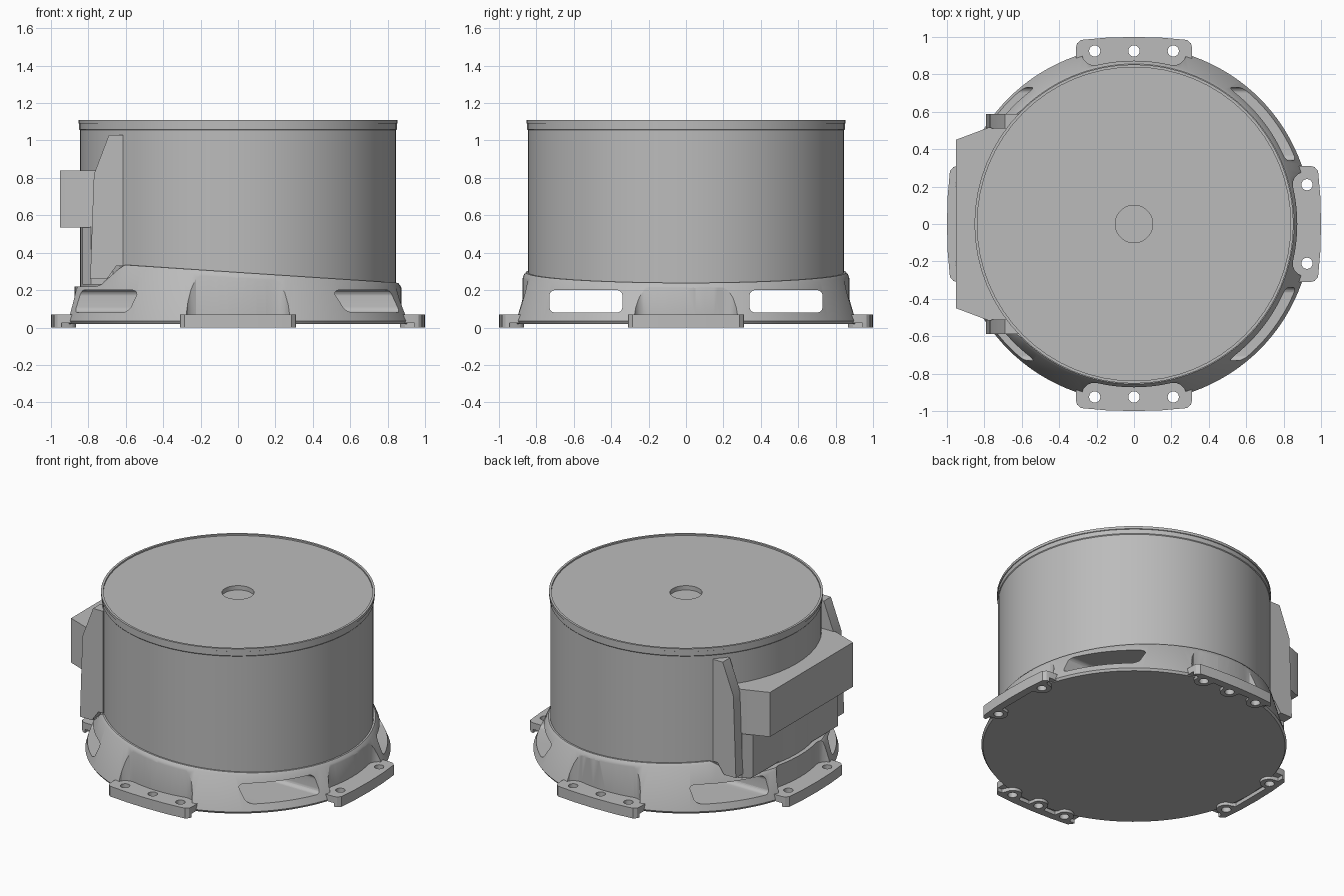
import bpy, bmesh, math
from math import cos, sin, pi, sqrt

if "Cube" in bpy.data.objects:
    bpy.data.objects.remove(bpy.data.objects["Cube"])

grey = bpy.data.materials.new("light_grey")
grey.diffuse_color = (0.5, 0.5, 0.5, 1)
grey.use_nodes = True
grey.node_tree.nodes["Principled BSDF"].inputs["Base Color"].default_value = grey.diffuse_color


def finish(name, bm, smooth=True):
    bmesh.ops.remove_doubles(bm, verts=bm.verts, dist=1e-5)
    bmesh.ops.recalc_face_normals(bm, faces=bm.faces)
    me = bpy.data.meshes.new(name)
    bm.to_mesh(me)
    bm.free()
    ob = bpy.data.objects.new(name, me)
    bpy.context.collection.objects.link(ob)
    me.materials.append(grey)
    if smooth:
        shade(ob)
    return ob


def activate(ob):
    bpy.ops.object.select_all(action='DESELECT')
    ob.select_set(True)
    bpy.context.view_layer.objects.active = ob


def shade(ob):
    activate(ob)
    bpy.ops.object.shade_smooth_by_angle(angle=math.radians(30))


def add_prism(bm, pts, lo, hi, to3d):
    """Extrude a 2D outline between lo and hi; to3d maps (a, b, h) to space."""
    a = [bm.verts.new(to3d(p[0], p[1], lo)) for p in pts]
    b = [bm.verts.new(to3d(p[0], p[1], hi)) for p in pts]
    n = len(pts)
    bm.faces.new(a)
    bm.faces.new(b)
    for i in range(n):
        j = (i + 1) % n
        bm.faces.new((a[i], a[j], b[j], b[i]))


def prism(name, pts, lo, hi, to3d):
    bm = bmesh.new()
    add_prism(bm, pts, lo, hi, to3d)
    return finish(name, bm)


def cut(ob, cutter):
    m = ob.modifiers.new("cut", 'BOOLEAN')
    m.operation, m.solver, m.object = 'DIFFERENCE', 'EXACT', cutter
    activate(ob)
    bpy.ops.object.modifier_apply(modifier=m.name)
    shade(ob)


def plan(x, y, h):
    return (x, y, h)


def turned(k):
    """Foot frame: t runs sideways, r outward, turned by k quarter turns."""
    c, s = round(cos(k * pi / 2)), round(sin(k * pi / 2))
    return lambda t, r, h: (c * r - s * t, s * r + c * t, h)


def mirror_pts(half):
    return half + [(-a, b) for a, b in reversed(half) if abs(a) > 1e-6]


# Drum with lid rim and central recess
profile = [(0, .21), (.845, .21), (.845, 1.055), (.849, 1.06), (.849, 1.09),
           (.853, 1.092), (.853, 1.11), (.838, 1.11), (.838, 1.10),
           (.1, 1.10), (.1, 1.07), (0, 1.07)]
bm = bmesh.new()
vs = [bm.verts.new((r, 0, z)) for r, z in profile]
es = [bm.edges.new(p) for p in zip(vs, vs[1:])]
bmesh.ops.spin(bm, geom=vs + es, cent=(0, 0, 0), axis=(0, 0, 1),
               angle=2 * pi, steps=64)
finish("drum", bm)


# Flared skirt with a slanted top that drops behind the side housing
def skirt_top(x):
    full = .295 - .065 * x
    if x > -.62:
        return full, full
    return full, max(.22, .335 - (-.62 - x) * 1.1)


N = 128
bm = bmesh.new()
rings = [[] for _ in range(5)]
for i in range(N):
    a = 2 * pi * i / N
    full, z = skirt_top(.865 * cos(a))
    rt = .95 - .082 * (z - .035) / (full - .035)
    for ring, (r, h) in zip(rings, [(.94, .02), (.95, .035), (rt, z - .015),
                                    (rt - .012, z), (.8, z)]):
        ring.append(bm.verts.new((r * cos(a), r * sin(a), h)))
for p, q in zip(rings, rings[1:]):
    for i in range(N):
        j = (i + 1) % N
        bm.faces.new((p[i], p[j], q[j], q[i]))
bm.faces.new(rings[0])
centre = bm.verts.new((0, 0, .26))
for i in range(N):
    bm.faces.new((rings[4][i], rings[4][(i + 1) % N], centre))
skirt = finish("skirt", bm)

# Cutters: foot pockets, long through windows, bolt holes
bm = bmesh.new()
half = [(.29, 1.1), (.285, .94), (.28, .905), (.268, .878), (.25, .86),
        (.225, .85)]
half += [(t, sqrt(.873 ** 2 - t * t)) for t in (.2, .15, .1, .05, 0)]
for k in range(4):
    add_prism(bm, mirror_pts(half), .065, .5, turned(k))
for s in (-1, 1):
    win = []
    for cx, cz, a0 in ((.70, .17, 0), (.37, .17, 90), (.37, .11, 180), (.70, .11, 270)):
        for d in range(0, 91, 15):
            a = math.radians(a0 + d)
            win.append((s * (cx + .03 * cos(a)), cz + .03 * sin(a)))
    add_prism(bm, win, -1.2, 1.2, lambda y, z, x: (x, y, z))
openings = finish("openings_cutter", bm, False)

HOLE_R = .925
bolt_t = [(-.21, .21) if k % 2 == 0 else (-.21, 0, .21) for k in range(4)]
bm = bmesh.new()
circle = [(.03 * cos(i * pi / 12), .03 * sin(i * pi / 12)) for i in range(24)]
for k in range(4):
    for t in bolt_t[k]:
        add_prism(bm, [(t + a, HOLE_R + b) for a, b in circle], -.1, .2, turned(k))
holes = finish("bolt_hole_cutter", bm, False)

cut(skirt, openings)
cut(skirt, holes)

# Four mounting feet, each with a lobed underside pad
outer = [(.31, .945), (.305, .965), (.285, .984), (.15, .996), (0, 1.0)]
for k in range(4):
    foot = prism(f"foot_{k + 1}", mirror_pts([(.31, .84)] + outer), .025, .07, turned(k))
    cut(foot, holes)
    inner = []
    for i in range(1, 62):
        t = -.31 + i * .01
        r = .945
        for ht in bolt_t[k]:
            d = .06 ** 2 - (t - ht) ** 2
            if d > 0:
                r = min(r, HOLE_R - sqrt(d))
        inner.append((t, r))
    pad = prism(f"foot_pad_{k + 1}", mirror_pts(outer) + inner, 0, .03, turned(k))
    cut(pad, holes)

for c in (openings, holes):
    bpy.data.objects.remove(c, do_unlink=True)

# Side housing: projecting upper box, shallower lower panel
prism("housing_box", [(-.953, -.45), (-.78, -.515), (-.6, -.515),
                      (-.6, .515), (-.78, .515), (-.953, .45)], .535, .84, plan)
prism("housing_lower_panel", [(-.832, -.46), (-.785, -.515), (-.6, -.515),
                              (-.6, .515), (-.785, .515), (-.832, .46)], .23, .54, plan)

# Tapered wings at both ends of the housing
wing = [(-.615, 1.03), (-.69, 1.03), (-.77, .82), (-.775, .7), (-.79, .26),
        (-.70, .26), (-.65, .33), (-.615, .33)]
for s, side in ((-1, "front"), (1, "back")):
    prism(f"housing_wing_{side}", wing, s * .51, s * .587, lambda x, z, y: (x, y, z))
